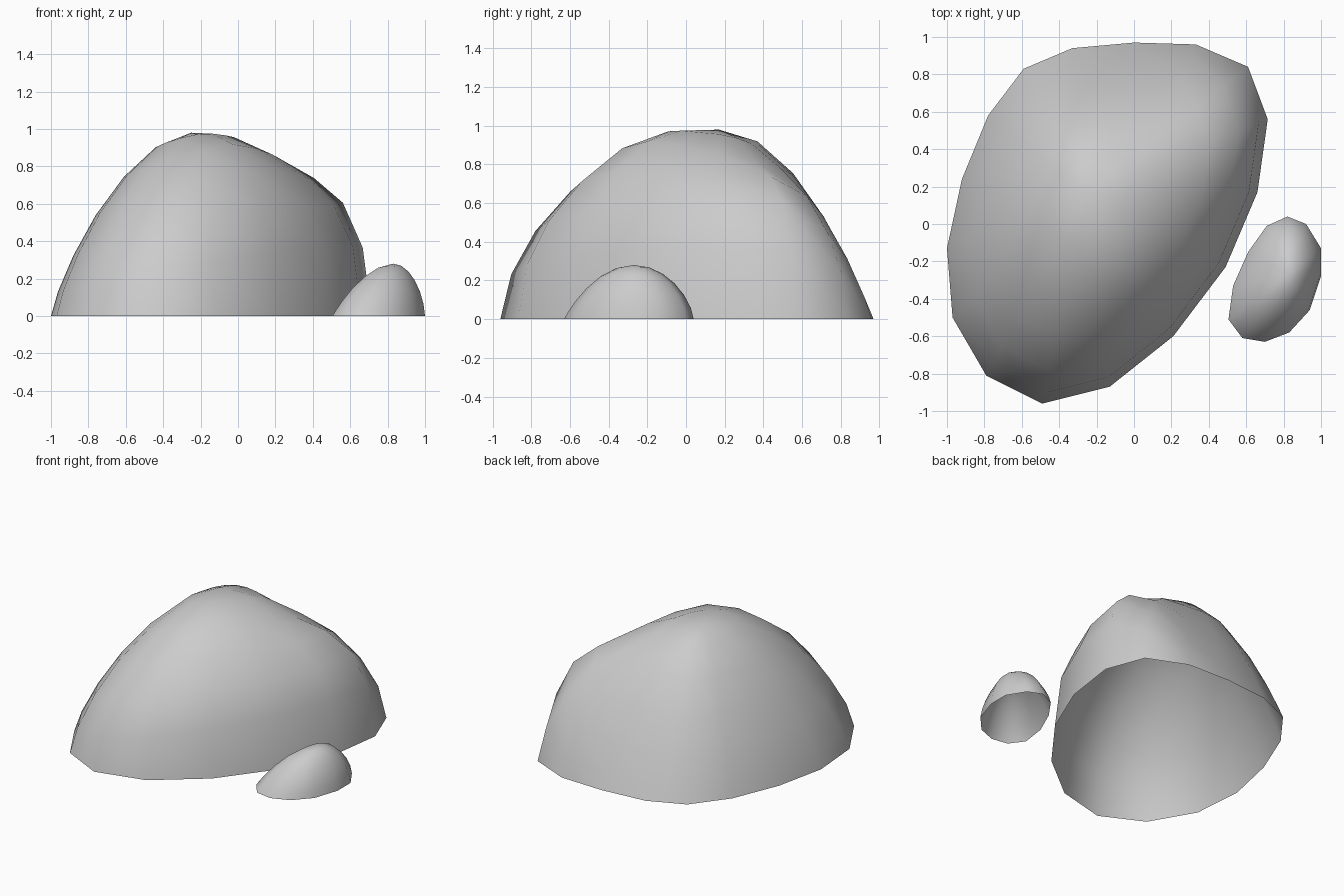
import bpy, bmesh, math

RINGS = (0.25, 0.48, 0.68, 0.84, 0.95, 1.0)


def make_rock(name, apex, outline, bumps=()):
    """Open-bottomed boulder: rings shrink from the ground outline to the apex.
    Each outline point is (x, y, p, q); its rib follows z = h * (1 - s^p)^(1/q)."""
    ax, ay, h = apex
    bm = bmesh.new()
    top = bm.verts.new(apex)
    rings = []
    for s in RINGS:
        ring = []
        for x, y, p, q in outline:
            px, py = ax + (x - ax) * s, ay + (y - ay) * s
            z = h * max(0.0, 1 - s ** p) ** (1 / q)
            if s < 1:
                for bx, by, amount, width in bumps:
                    d2 = (px - bx) ** 2 + (py - by) ** 2
                    z += amount * math.exp(-d2 / width ** 2)
            ring.append(bm.verts.new((px, py, z)))
        rings.append(ring)
    n = len(outline)
    for i in range(n):
        j = (i + 1) % n
        bm.faces.new((top, rings[0][i], rings[0][j]))
        for a, b in zip(rings, rings[1:]):
            bm.faces.new((a[i], b[i], b[j], a[j]))
    for f in bm.faces:
        f.smooth = True
    me = bpy.data.meshes.new(name)
    bm.to_mesh(me)
    bm.free()
    ob = bpy.data.objects.new(name, me)
    bpy.context.collection.objects.link(ob)
    return ob


# Large boulder, outline counter-clockwise from the right side
large = [
    (0.66, 0.17, 2.0, 2.4), (0.715, 0.56, 1.65, 2.35), (0.61, 0.84, 1.5, 1.8),
    (0.33, 0.96, 1.8, 1.15), (0.0, 0.97, 2.0, 1.0), (-0.33, 0.94, 2.0, 0.97),
    (-0.59, 0.83, 1.9, 1.0), (-0.78, 0.58, 1.8, 1.1), (-0.92, 0.24, 1.7, 1.2),
    (-1.0, -0.13, 1.7, 1.23), (-0.97, -0.50, 1.7, 1.26), (-0.79, -0.81, 1.8, 1.4),
    (-0.49, -0.96, 1.9, 1.65), (-0.13, -0.87, 2.0, 1.9), (0.21, -0.60, 2.0, 2.2),
    (0.49, -0.23, 2.0, 2.4),
]
# raised crown towards the front right, shoulder at the back right, dip between
make_rock("large_boulder", (-0.25, 0.17, 0.98), large,
          bumps=[(-0.06, -0.22, 0.05, 0.24), (0.51, 0.52, 0.07, 0.17),
                 (0.28, 0.29, -0.04, 0.17)])

# Small boulder at the front right
small = [
    (1.0, -0.28, 2.0, 1.6), (1.0, -0.13, 2.0, 1.6), (0.92, 0.0, 2.0, 1.5),
    (0.82, 0.04, 2.0, 1.5), (0.71, -0.01, 2.0, 1.35), (0.61, -0.15, 1.9, 1.2),
    (0.53, -0.33, 1.8, 1.1), (0.505, -0.51, 1.8, 1.05), (0.58, -0.61, 1.9, 1.1),
    (0.70, -0.63, 2.0, 1.1), (0.83, -0.58, 2.0, 1.25), (0.94, -0.46, 2.0, 1.45),
]
make_rock("small_boulder", (0.83, -0.27, 0.28), small)
